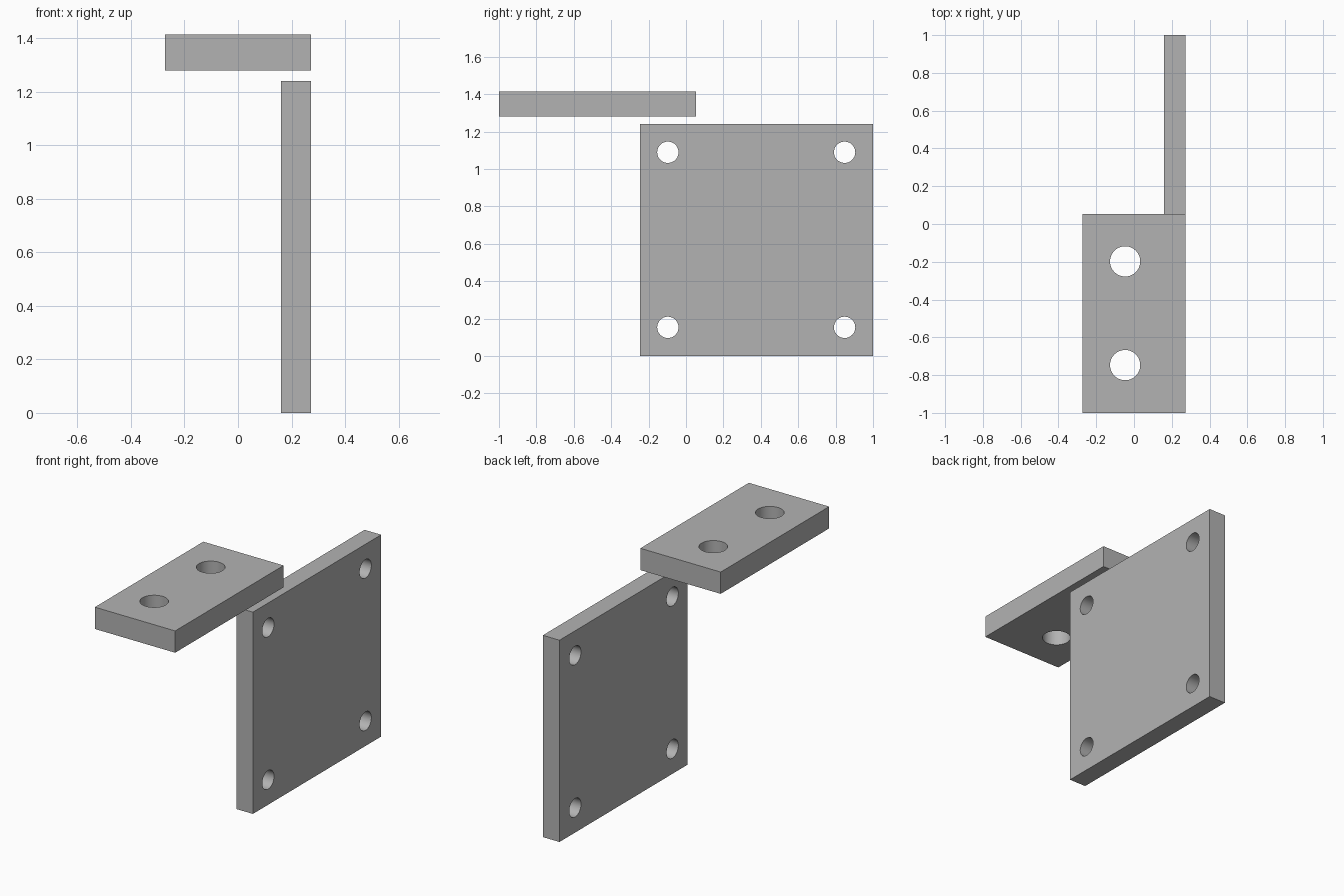
import bpy
import math
from mathutils import Vector

cube = bpy.data.objects.get("Cube")
if cube:
    bpy.data.objects.remove(cube, do_unlink=True)

grey = bpy.data.materials.new("plain grey")
grey.use_nodes = True
COLOUR = (0.45, 0.45, 0.45, 1)
grey.diffuse_color = COLOUR
grey.node_tree.nodes["Principled BSDF"].inputs["Base Color"].default_value = COLOUR


def drilled_plate(name, low, high, holes, radius, rotation):
    """Box between two corners, with round through holes along one axis."""
    low, high = Vector(low), Vector(high)
    bpy.ops.mesh.primitive_cube_add(size=1, location=(low + high) / 2)
    plate = bpy.context.object
    plate.name = plate.data.name = name
    plate.scale = high - low
    bpy.ops.object.transform_apply(location=False, rotation=False, scale=True)
    plate.data.materials.append(grey)

    for centre in holes:
        bpy.ops.mesh.primitive_cylinder_add(vertices=48, radius=radius, depth=0.5,
                                            location=centre, rotation=rotation)
        cutter = bpy.context.object
        cutter.name = "hole_cutter"
        cutter.hide_render = True
        cutter.data.materials.append(grey)
        bpy.ops.object.select_all(action="DESELECT")
        plate.select_set(True)
        bpy.context.view_layer.objects.active = plate
        cut = plate.modifiers.new("hole", "BOOLEAN")
        cut.operation = "DIFFERENCE"
        cut.solver = "EXACT"
        cut.object = cutter
        bpy.ops.object.modifier_apply(modifier=cut.name)
        bpy.data.objects.remove(cutter, do_unlink=True)

    bpy.ops.object.shade_smooth_by_angle(angle=math.radians(30))
    return plate


# Upright plate with a hole near each corner
drilled_plate("upright_plate", (0.16, -0.245, 0), (0.273, 1, 1.24),
              [(0.216, y, z) for y in (-0.097, 0.848) for z in (0.153, 1.089)],
              0.057, (0, math.pi / 2, 0))

# Flat plate with two holes, above the upright one
drilled_plate("top_plate", (-0.273, -1, 1.279), (0.273, 0.053, 1.413),
              [(-0.047, y, 1.346) for y in (-0.198, -0.747)],
              0.08, (0, 0, 0))
